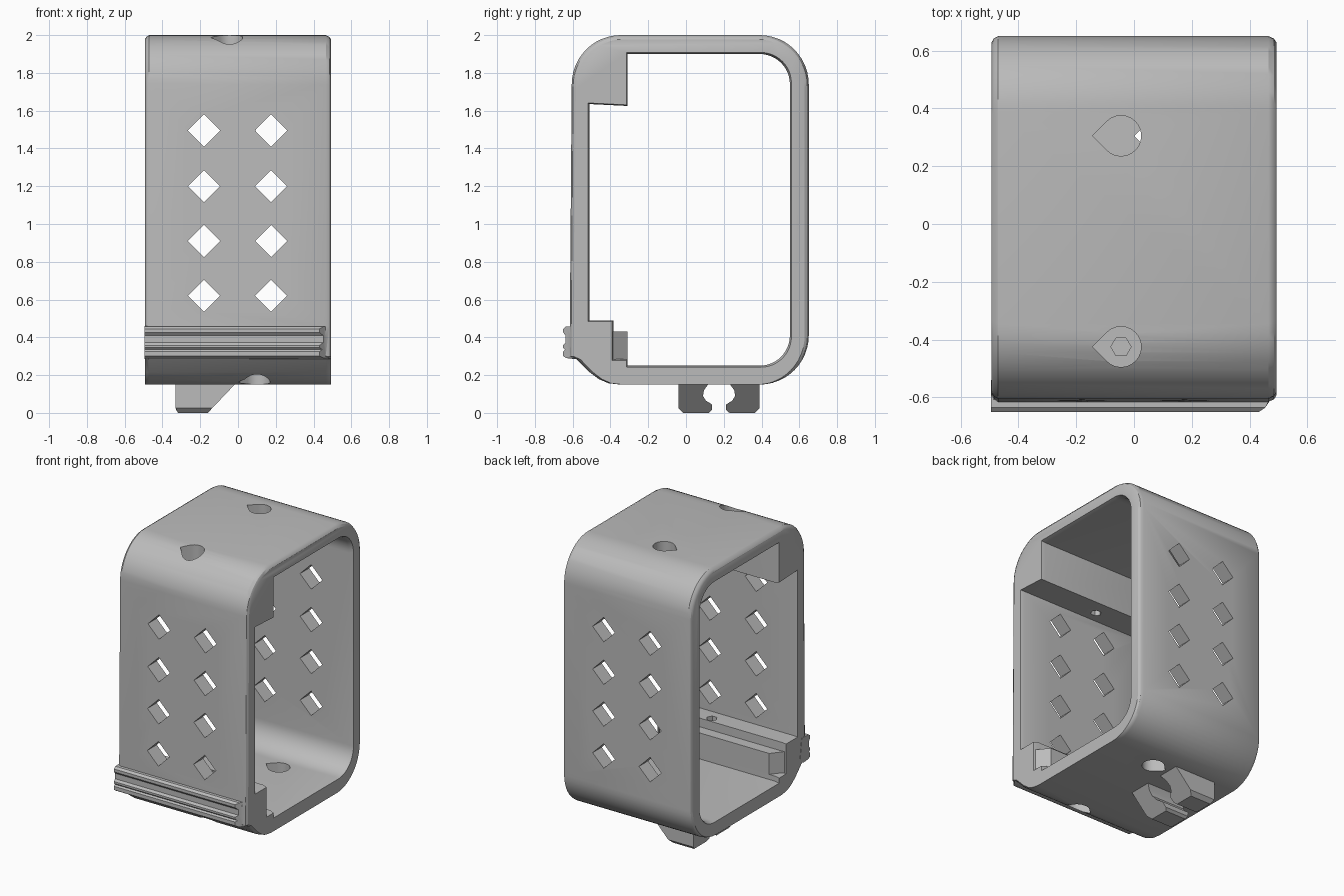
import bpy, bmesh
from math import sin, cos, pi, radians

cube = bpy.data.objects.get("Cube")
if cube:
    bpy.data.objects.remove(cube, do_unlink=True)

grey = bpy.data.materials.new("plain grey")
grey.use_nodes = True
GREY = (0.5, 0.5, 0.5, 1)
grey.diffuse_color = GREY
grey.node_tree.nodes["Principled BSDF"].inputs["Base Color"].default_value = GREY


def loft(name, rings):
    """Join equal-length rings of 3D points into a capped solid."""
    bm = bmesh.new()
    loops = [[bm.verts.new(p) for p in ring] for ring in rings]
    n = len(loops[0])
    for a, b in zip(loops, loops[1:]):
        for i in range(n):
            j = (i + 1) % n
            bm.faces.new((a[i], a[j], b[j], b[i]))
    bm.faces.new(loops[0])
    bm.faces.new(loops[-1])
    bmesh.ops.recalc_face_normals(bm, faces=bm.faces)
    mesh = bpy.data.meshes.new(name)
    bm.to_mesh(mesh)
    bm.free()
    mesh.materials.append(grey)
    ob = bpy.data.objects.new(name, mesh)
    bpy.context.collection.objects.link(ob)
    return ob


def along_x(name, pts, *sections, origin=(0, 0)):
    """Loft a (y, z) profile; a section is (x or x(y, z), y scale, z scale)."""
    rings = []
    for x, sy, sz in sections:
        rings.append([(x(y, z) if callable(x) else x,
                       origin[0] + (y - origin[0]) * sy,
                       origin[1] + (z - origin[1]) * sz) for y, z in pts])
    return loft(name, rings)


def arc(cy, cz, r, start, steps=12):
    return [(cy + r * cos(start + pi / 2 * i / steps),
             cz + r * sin(start + pi / 2 * i / steps)) for i in range(steps + 1)]


def upright(name, pts, z0, z1):
    return loft(name, [[(x, y, z) for x, y in pts] for z in (z0, z1)])


def teardrop(x, y, r=0.07):
    ring = [(x + r * cos(a), y + r * sin(a))
            for a in (radians(-135 + 270 * i / 18) for i in range(19))]
    return ring + [(x - r * 2 ** 0.5, y)]


def modify(target, other, operation):
    mod = target.modifiers.new(operation, "BOOLEAN")
    mod.operation, mod.solver, mod.object = operation, "EXACT", other
    bpy.ops.object.select_all(action="DESELECT")
    bpy.context.view_layer.objects.active = target
    target.select_set(True)
    bpy.ops.object.modifier_apply(modifier=mod.name)
    bpy.data.objects.remove(other, do_unlink=True)


# Outer shell: rounded box with softened ends
outer = (arc(0.39, 0.41, 0.26, -pi / 2) + arc(0.39, 1.74, 0.26, 0)
         + arc(-0.345, 1.74, 0.26, pi / 2)
         + [(-0.615, 0.46), (-0.615, 0.3), (-0.58, 0.285), (-0.51, 0.215),
            (-0.46, 0.178), (-0.41, 0.157), (-0.35, 0.15)])
frame = along_x("case_frame", outer,
                (-0.493, 0.965, 0.988), (-0.485, 0.987, 0.995), (-0.47, 1, 1),
                (0.465, 1, 1), (0.484, 0.987, 0.995), (0.493, 0.965, 0.988),
                origin=(0.02, 0.15))

# Rail along the lower front, mitred at one end
rail = along_x("front_rail",
               [(-0.56, 0.46), (-0.635, 0.458), (-0.65, 0.445), (-0.65, 0.425),
                (-0.637, 0.41), (-0.637, 0.372), (-0.65, 0.358), (-0.65, 0.345),
                (-0.64, 0.335), (-0.65, 0.325), (-0.65, 0.3), (-0.635, 0.29),
                (-0.578, 0.284), (-0.54, 0.3)],
               (-0.495, 1, 1),
               (lambda y, z: 0.492 - 1.5 * max(0, -0.61 - y), 1, 1))
modify(frame, rail, "UNION")

# Inner opening, leaving corner blocks at the front
inner = (arc(0.39, 0.41, 0.16, -pi / 2) + arc(0.39, 1.74, 0.16, 0)
         + [(-0.31, 1.9), (-0.31, 1.625), (-0.51, 1.635), (-0.51, 0.49),
            (-0.385, 0.49), (-0.385, 0.285), (-0.31, 0.285), (-0.31, 0.25)])
opening = along_x("opening_cutter", inner,
                  (-0.52, 1.03, 1.02), (-0.465, 1, 1), (0.465, 1, 1), (0.52, 1.03, 1.02),
                  origin=(0.02, 1.07))
modify(frame, opening, "DIFFERENCE")

# Diamond vents through the front and back walls
for x in (-0.18, 0.175):
    for z in (0.62, 0.91, 1.2, 1.495):
        d = 0.085
        vent = loft("vent_cutter", [[(x - d, y, z), (x, y, z - d), (x + d, y, z), (x, y, z + d)]
                                    for y in (-0.8, 0.8)])
        modify(frame, vent, "DIFFERENCE")

# Teardrop holes in the top and bottom, the front ones stepped down to a pilot hole
for x, back, recess, pilot in ((-0.045, (1.8, 2.1), (1.78, 2.1), (1.55, 1.85)),
                               (0.1, (0.05, 0.35), (0.05, 0.34), (0.3, 0.6))):
    modify(frame, upright("hole_cutter", teardrop(x, 0.305), *back), "DIFFERENCE")
    modify(frame, upright("recess_cutter", teardrop(x, -0.425), *recess), "DIFFERENCE")
    hexagon = [(x + 0.035 * cos(i * pi / 3), -0.425 + 0.035 * sin(i * pi / 3)) for i in range(6)]
    modify(frame, upright("pilot_cutter", hexagon, *pilot), "DIFFERENCE")

# Ledge behind the lower front block, with slanted ends
ledge_end = lambda y, z: 0.42 + 0.8 * (-0.31 - y)
ledge = along_x("inner_ledge", [(-0.387, 0.24), (-0.31, 0.24), (-0.31, 0.43), (-0.387, 0.43)],
                (lambda y, z: -ledge_end(y, z), 1, 1), (ledge_end, 1, 1))

# Pair of clip prongs underneath, sloped on one side
prong = [(-0.04, 0.155), (-0.04, 0.025), (-0.015, 0), (0.12, 0), (0.137, 0.015),
         (0.137, 0.045), (0.105, 0.065), (0.09, 0.09), (0.095, 0.12), (0.12, 0.155)]
parts = [frame, ledge]
for name, place in (("front_prong", lambda y: y), ("back_prong", lambda y: 0.35 - y)):
    parts.append(along_x(name, [(place(y), z) for y, z in prong],
                         (lambda y, z: -0.33 + 0.6 * max(0, 0.02 - z), 1, 1),
                         (lambda y, z: -0.16 + 0.95 * z, 1, 1)))

for ob in parts:
    bpy.ops.object.select_all(action="DESELECT")
    bpy.context.view_layer.objects.active = ob
    ob.select_set(True)
    bpy.ops.object.shade_smooth_by_angle(angle=radians(30))
